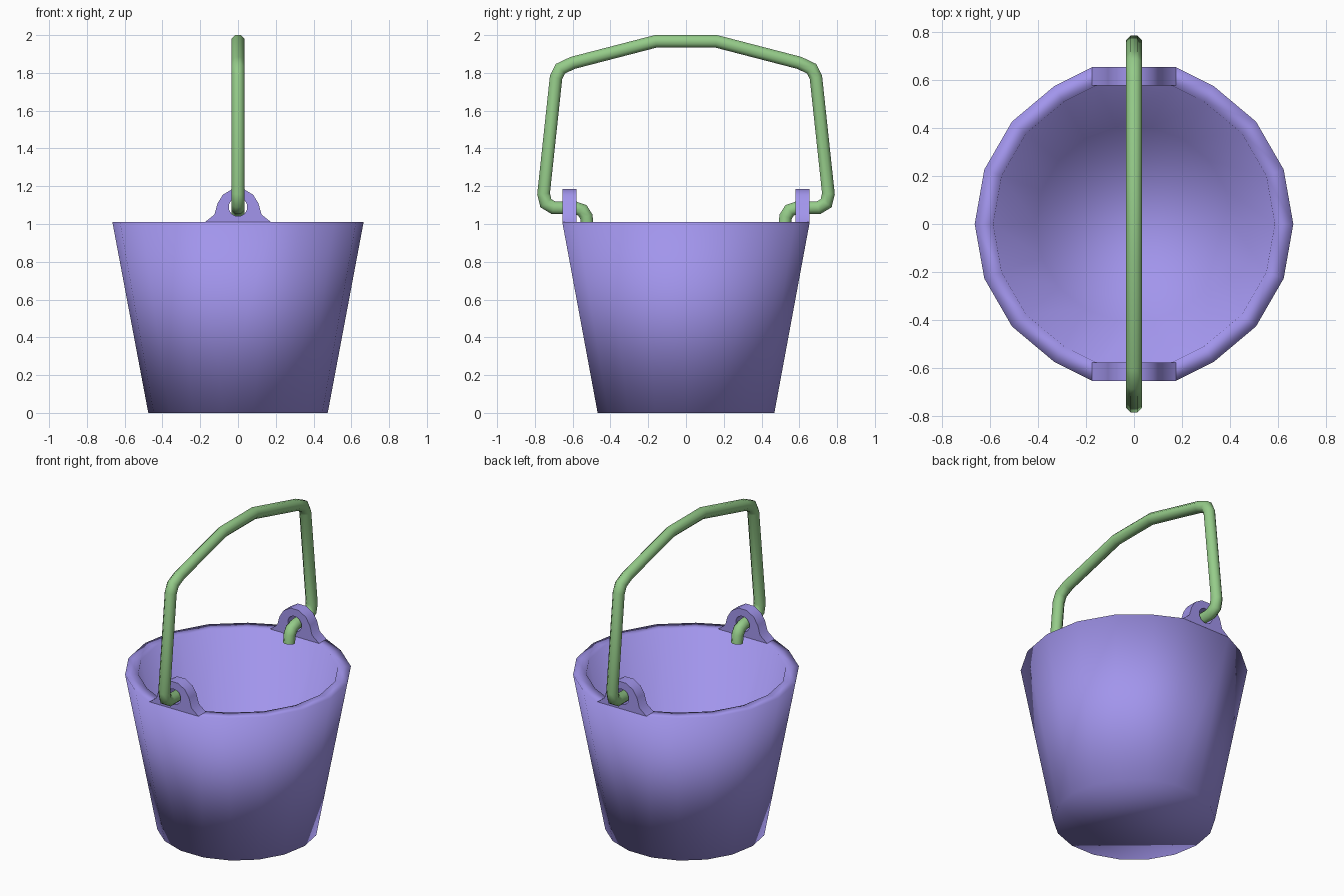
import bpy, bmesh
from math import cos, sin, radians, pi
from mathutils import Vector

if "Cube" in bpy.data.objects:
    bpy.data.objects.remove(bpy.data.objects["Cube"])


def material(name, colour):
    m = bpy.data.materials.new(name)
    m.diffuse_color = colour
    m.use_nodes = True
    m.node_tree.nodes["Principled BSDF"].inputs["Base Color"].default_value = m.diffuse_color
    return m


purple = material("purple", (0.36, 0.30, 0.84, 1))
green = material("green", (0.30, 0.60, 0.25, 1))


def finish(name, bm, mat, angle=None):
    bmesh.ops.recalc_face_normals(bm, faces=bm.faces)
    me = bpy.data.meshes.new(name)
    bm.to_mesh(me)
    bm.free()
    ob = bpy.data.objects.new(name, me)
    bpy.context.collection.objects.link(ob)
    me.materials.append(mat)
    me.shade_smooth()
    if angle:
        bpy.ops.object.select_all(action='DESELECT')
        ob.select_set(True)
        bpy.context.view_layer.objects.active = ob
        bpy.ops.object.shade_smooth_by_angle(angle=radians(angle))
    return ob


def skin(bm, rings):
    """Join consecutive closed vertex rings with quads."""
    for a, b in zip(rings, rings[1:]):
        n = len(a)
        for i in range(n):
            j = (i + 1) % n
            bm.faces.new((a[i], a[j], b[j], b[i]))


# Bucket: 18-sided tapered shell, rim widened where the lugs sit
bm = bmesh.new()
rings = []
for r, z, flat in ((0.475, 0, None), (0.665, 1.01, 0.175),
                   (0.588, 1.01, 0.155), (0.41, 0.07, None)):
    ring = []
    for k in range(18):
        a = k * pi / 9
        x, y = r * cos(a), r * sin(a)
        if flat and k in (4, 5, 13, 14):
            x = flat if x > 0 else -flat
        ring.append(bm.verts.new((x, y, z)))
    rings.append(ring)
skin(bm, rings)
bm.faces.new(rings[0])
bm.faces.new(rings[-1])
finish("bucket", bm, purple)

# Lugs: flared ears with a round hole, one on each side of the rim
half = [(0.06, 1.01), (0.175, 1.01), (0.125, 1.05),
        (0.108, 1.11), (0.08, 1.155), (0.03, 1.185)]
outline = half + [(-x, z) for x, z in reversed(half)]
hole = [(0.05 * cos(radians(a)), 1.09 + 0.05 * sin(radians(a)))
        for a in range(-75, 285, 30)]
for name, s in (("front_lug", -1), ("back_lug", 1)):
    bm = bmesh.new()
    rings = [[bm.verts.new((x, s * y, z)) for x, z in pts]
             for pts, y in ((outline, 0.655), (outline, 0.579),
                            (hole, 0.579), (hole, 0.655))]
    skin(bm, rings + rings[:1])
    finish(name, bm, purple, 40)

# Handle: 8-sided rod swept along a mirrored path with hooked ends
half = [(0.522, 0.99), (0.528, 1.04), (0.548, 1.072), (0.585, 1.085),
        (0.70, 1.085), (0.742, 1.11), (0.754, 1.16), (0.688, 1.775),
        (0.665, 1.822), (0.60, 1.853), (0.16, 1.967)]
path = [Vector((0, y, z)) for y, z in half]
path += [Vector((0, -y, z)) for y, z in reversed(half)]
bm = bmesh.new()
rings = []
for i, p in enumerate(path):
    d_in = (p - path[max(i - 1, 0)]).normalized()
    d_out = (path[min(i + 1, len(path) - 1)] - p).normalized()
    t = (d_in + d_out).normalized()
    miter = 1 / max(t.dot(d_in), t.dot(d_out))
    side = Vector((0, -t.z, t.y)) * miter
    ring = []
    for k in range(8):
        a = (k + 0.5) * pi / 4
        ring.append(bm.verts.new(
            p + 0.036 * (Vector((cos(a), 0, 0)) + side * sin(a))))
    rings.append(ring)
skin(bm, rings)
bm.faces.new(rings[0])
bm.faces.new(rings[-1])
finish("handle", bm, green, 50)
